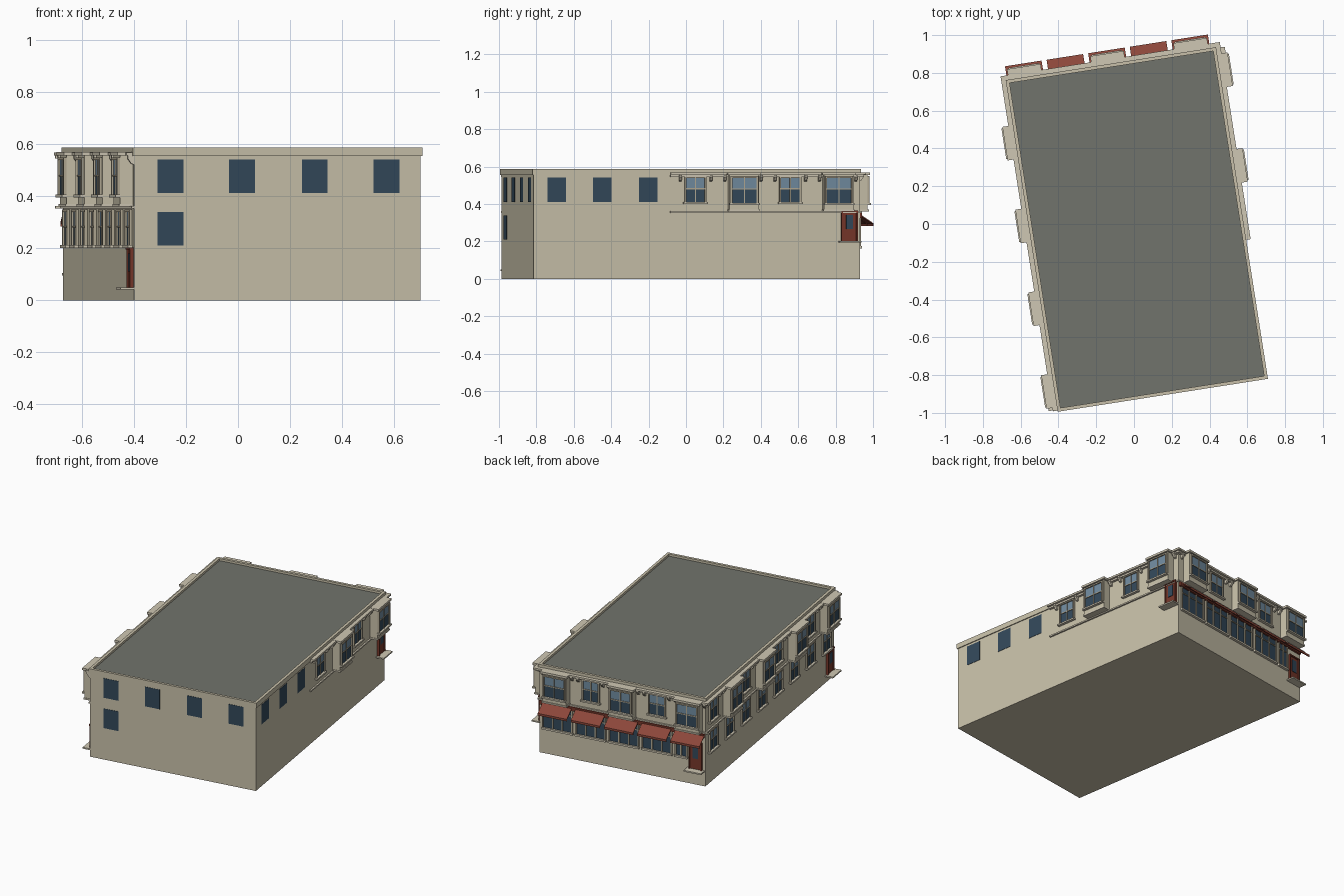
import bpy, bmesh
from math import cos, sin, radians
from mathutils import Vector

if "Cube" in bpy.data.objects:
    bpy.data.objects.remove(bpy.data.objects["Cube"])

W, L, ANG = 1.115, 1.765, radians(8.9)
U = Vector((cos(ANG), sin(ANG), 0))
V = Vector((-sin(ANG), cos(ANG), 0))
C = Vector((0.015, -0.029, 0))
HW, HL = W / 2, L / 2
# wall name -> (wall centre, direction along wall, outward normal, half length)
WALLS = {
    "front": (C - V * HL, U, -V, HW),
    "right": (C + U * HW, V, U, HL),
    "back": (C + V * HL, U, V, HW),
    "left": (C - U * HW, V, -U, HL),
}


def material(name, r, g, b):
    m = bpy.data.materials.new(name)
    m.diffuse_color = tuple((c / 255) ** 2.2 for c in (r, g, b)) + (1,)
    m.use_nodes = True
    m.node_tree.nodes["Principled BSDF"].inputs["Base Color"].default_value = m.diffuse_color
    return m


WALL = material("wall", 199, 191, 168)
TRIM = material("trim", 206, 198, 178)
FRAME = material("frame", 176, 167, 146)
ROOF = material("roof", 112, 115, 108)
GLASS = material("glass", 54, 74, 90)
PALE = material("pale_glass", 112, 138, 158)
RED = material("red_paint", 118, 58, 46)
AWN = material("awning_red", 138, 72, 60)

parts = {}


def prism(part, mat, wall, s0, s1, profile):
    """Extrude a (depth, height) profile along a wall from s0 to s1."""
    o, d, n, _ = WALLS[wall]
    bm = parts.setdefault((wall + "_" + part, mat), bmesh.new())
    ends = [[bm.verts.new(o + d * s + n * p + Vector((0, 0, z))) for p, z in profile]
            for s in (s0, s1)]
    bm.faces.new(ends[0])
    bm.faces.new(ends[1][::-1])
    k = len(profile)
    for i in range(k):
        j = (i + 1) % k
        bm.faces.new((ends[0][i], ends[1][i], ends[1][j], ends[0][j]))


def box(part, mat, wall, s0, s1, d0, d1, z0, z1):
    prism(part, mat, wall, s0, s1, [(d0, z0), (d1, z0), (d1, z1), (d0, z1)])


def sash(wall, s, w, z0, z1, d=0.0, sill=True):
    """Framed two-sash window with a centre mullion."""
    a, b, zm, t = s - w / 2, s + w / 2, z0 + (z1 - z0) * 0.55, 0.009
    box("lower_glass", GLASS, wall, a, b, d - 0.002, d + 0.003, z0, zm)
    box("upper_glass", PALE, wall, a, b, d - 0.002, d + 0.003, zm, z1)
    for x in (a - t, b):
        box("window_frames", FRAME, wall, x, x + t, d - 0.002, d + 0.011, z0, z1)
    box("window_frames", FRAME, wall, a - t, b + t, d - 0.002, d + 0.011, z1, z1 + t)
    box("window_frames", FRAME, wall, s - 0.003, s + 0.003, d, d + 0.007, z0, z1)
    box("window_frames", FRAME, wall, a, b, d, d + 0.007, zm - 0.003, zm + 0.003)
    if sill:
        box("window_sills", TRIM, wall, a - 0.016, b + 0.016, d - 0.002, d + 0.018, z0 - 0.01, z0)


def brackets(wall, s, half):
    for x in (s - half, s + half):
        prism("brackets", TRIM, wall, x - 0.007, x + 0.007,
              [(0, 0.522), (0.01, 0.525), (0.024, 0.545), (0.024, 0.556), (0, 0.556)])


def bay(wall, s):
    """Projecting square bay with its own cap and foot mouldings."""
    box("bays", WALL, wall, s - 0.08, s + 0.08, -0.002, 0.05, 0.366, 0.556)
    box("bay_caps", TRIM, wall, s - 0.09, s + 0.09, 0, 0.062, 0.556, 0.57)
    box("bay_caps", TRIM, wall, s - 0.084, s + 0.084, 0, 0.055, 0.36, 0.37)
    sash(wall, s, 0.132, 0.406, 0.54, 0.05)
    brackets(wall, s, 0.098)


def upper_window(wall, s):
    sash(wall, s, 0.1, 0.411, 0.54)
    brackets(wall, s, 0.083)


def door(wall, s, z, w=0.072, h=0.155):
    box("door", RED, wall, s - w / 2, s + w / 2, -0.002, 0.008, z, z + h)
    box("door_glass", GLASS, wall, s - w / 4, s + w / 4, 0, 0.011, z + h * 0.42, z + h * 0.9)
    for x in (s - w / 2 - 0.008, s + w / 2):
        box("door_frame", RED, wall, x, x + 0.008, -0.002, 0.014, z, z + h)
    box("door_frame", RED, wall, s - w / 2 - 0.008, s + w / 2 + 0.008, -0.002, 0.016, z + h, z + h + 0.009)
    box("door_step", TRIM, wall, s - 0.058, s + 0.058, -0.002, 0.052, z - 0.009, z)


# main block and flat roof
box("main_block", WALL, "front", -HW, HW, -L, 0, 0, 0.565)
box("roof", ROOF, "front", -HW + 0.005, HW - 0.005, -L + 0.005, -0.005, 0.56, 0.574)
# parapet
for w, (_, _, _, h) in WALLS.items():
    e = 0.006 if w in ("front", "back") else -0.012
    box("parapet", WALL, w, -h - e, h + e, -0.012, 0.006, 0.555, 0.588)

# cornice and belt course: all of the left and back, rear part of the right
for w, s0, s1 in (("left", -HL, HL + 0.03), ("back", -HW - 0.03, HW + 0.03), ("right", -0.144, HL + 0.03)):
    box("cornice", TRIM, w, s0, s1, -0.002, 0.03, 0.557, 0.569)
    box("cornice_moulding", TRIM, w, s0, s1 - 0.01, -0.002, 0.016, 0.546, 0.557)
    box("belt_course", TRIM, w, s0, s1 - 0.022, -0.002, 0.01, 0.353, 0.362)

# plain windows on the front and the forward part of the right side
for s in (-0.4165, -0.138, 0.145, 0.424):
    box("plain_windows", GLASS, "front", s - 0.05, s + 0.05, -0.002, 0.002, 0.412, 0.542)
box("plain_windows", GLASS, "front", -0.4665, -0.3665, -0.002, 0.002, 0.21, 0.34)
for s in (-0.7585, -0.511, -0.263):
    box("plain_windows", GLASS, "right", s - 0.05, s + 0.05, -0.002, 0.002, 0.412, 0.542)

# right side: windows alternate with bays, door at the rear corner
for i in range(4):
    (bay if i % 2 else upper_window)("right", -0.007 + 0.2563 * i)
door("right", 0.826, 0.203)

# left side: two storeys of windows, bays above, door near the front
for i in range(8):
    s = -0.774 + 0.2218 * i
    (upper_window if i % 2 else bay)("left", s)
    sash("left", s, 0.1, 0.212, 0.34)
door("left", -0.82, 0.05, h=0.145)

# back: bays over shop windows and awnings
for i in range(5):
    s = -0.458 + 0.2228 * i
    (upper_window if i % 2 else bay)("back", s)
    a, b = s - 0.098, s + 0.098
    prism("awnings", AWN, "back", a, b, [(0, 0.35), (0.079, 0.297), (0.079, 0.283),
                                         (0.075, 0.283), (0.075, 0.294), (0, 0.343)])
    if i == 0:
        a = -0.435        # leave room for the corner door
    n = 2 if i == 0 else 3
    box("shop_glass", GLASS, "back", a, b, -0.002, 0.003, 0.175, 0.325)
    for k in range(n + 1):
        x = a + (b - a) * k / n
        box("shop_frames", FRAME, "back", x - 0.004, x + 0.004, -0.002, 0.01, 0.175, 0.325)
    box("shop_frames", FRAME, "back", a, b, -0.002, 0.009, 0.284, 0.29)
    box("shop_sills", TRIM, "back", a - 0.006, b + 0.006, -0.002, 0.016, 0.163, 0.175)
box("sign_band", RED, "back", -HW + 0.005, HW - 0.005, -0.002, 0.014, 0.325, 0.352)
door("back", -0.495, 0.105, h=0.17)

# turn the collected parts into objects
for (name, mat), bm in parts.items():
    bmesh.ops.recalc_face_normals(bm, faces=bm.faces)
    me = bpy.data.meshes.new(name)
    bm.to_mesh(me)
    bm.free()
    me.materials.append(mat)
    bpy.context.collection.objects.link(bpy.data.objects.new(name, me))
